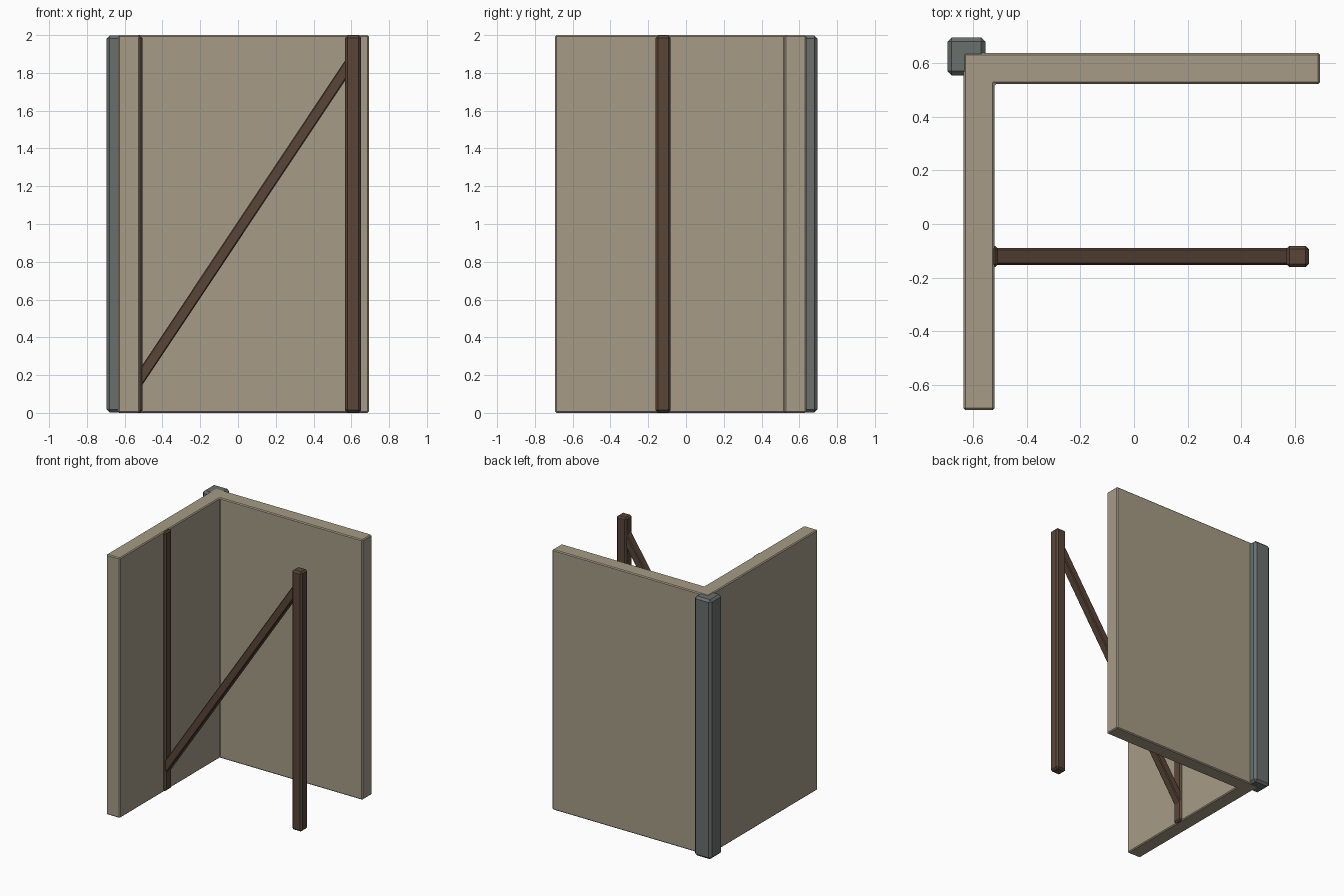
import bpy, bmesh
from mathutils import Vector

if "Cube" in bpy.data.objects:
    bpy.data.objects.remove(bpy.data.objects["Cube"])


def material(name, rgb):
    m = bpy.data.materials.new(name)
    m.diffuse_color = (*rgb, 1)
    m.use_nodes = True
    m.node_tree.nodes["Principled BSDF"].inputs["Base Color"].default_value = m.diffuse_color
    return m


plaster = material("plaster", (0.38, 0.33, 0.24))
stone = material("grey_stone", (0.14, 0.16, 0.155))
wood = material("dark_wood", (0.10, 0.06, 0.04))


def prism(name, profile, z0, z1, bevel, mat):
    """Extrude an xy outline between two heights and chamfer every edge."""
    bm = bmesh.new()
    face = bm.faces.new([bm.verts.new((x, y, z0)) for x, y in profile])
    ext = bmesh.ops.extrude_face_region(bm, geom=[face])
    verts = [g for g in ext["geom"] if isinstance(g, bmesh.types.BMVert)]
    bmesh.ops.translate(bm, verts=verts, vec=(0, 0, z1 - z0))
    bmesh.ops.recalc_face_normals(bm, faces=bm.faces)
    bmesh.ops.bevel(bm, geom=bm.edges[:], offset=bevel, segments=1,
                    affect='EDGES', clamp_overlap=True)
    me = bpy.data.meshes.new(name)
    bm.to_mesh(me)
    bm.free()
    me.materials.append(mat)
    ob = bpy.data.objects.new(name, me)
    bpy.context.collection.objects.link(ob)
    return ob


def rect(x0, x1, y0, y1):
    return [(x0, y0), (x1, y0), (x1, y1), (x0, y1)]


# L-shaped corner wall
prism("corner_wall", [(-0.635, -0.693), (-0.52, -0.693), (-0.52, 0.522),
                      (0.693, 0.522), (0.693, 0.637), (-0.635, 0.637)],
      0, 2, 0.007, plaster)

# Stone post wrapping the outer corner
prism("corner_post", rect(-0.695, -0.553, 0.553, 0.695), 0.002, 1.997, 0.016, stone)

# Timber posts: one sunk into the side wall, one free-standing
prism("wall_post", rect(-0.588, -0.506, -0.161, -0.081), 0.002, 1.997, 0.012, wood)
prism("free_post", rect(0.567, 0.651, -0.161, -0.081), 0.002, 1.997, 0.012, wood)

# Diagonal brace between the timber posts
a, b = Vector((-0.55, -0.121, 0.135)), Vector((0.609, -0.121, 1.876))
brace = prism("diagonal_brace", rect(-0.0295, 0.0295, -0.031, 0.031),
              0, (b - a).length, 0.006, wood)
brace.location = a
brace.rotation_euler = (0, (b - a).angle(Vector((0, 0, 1))), 0)
